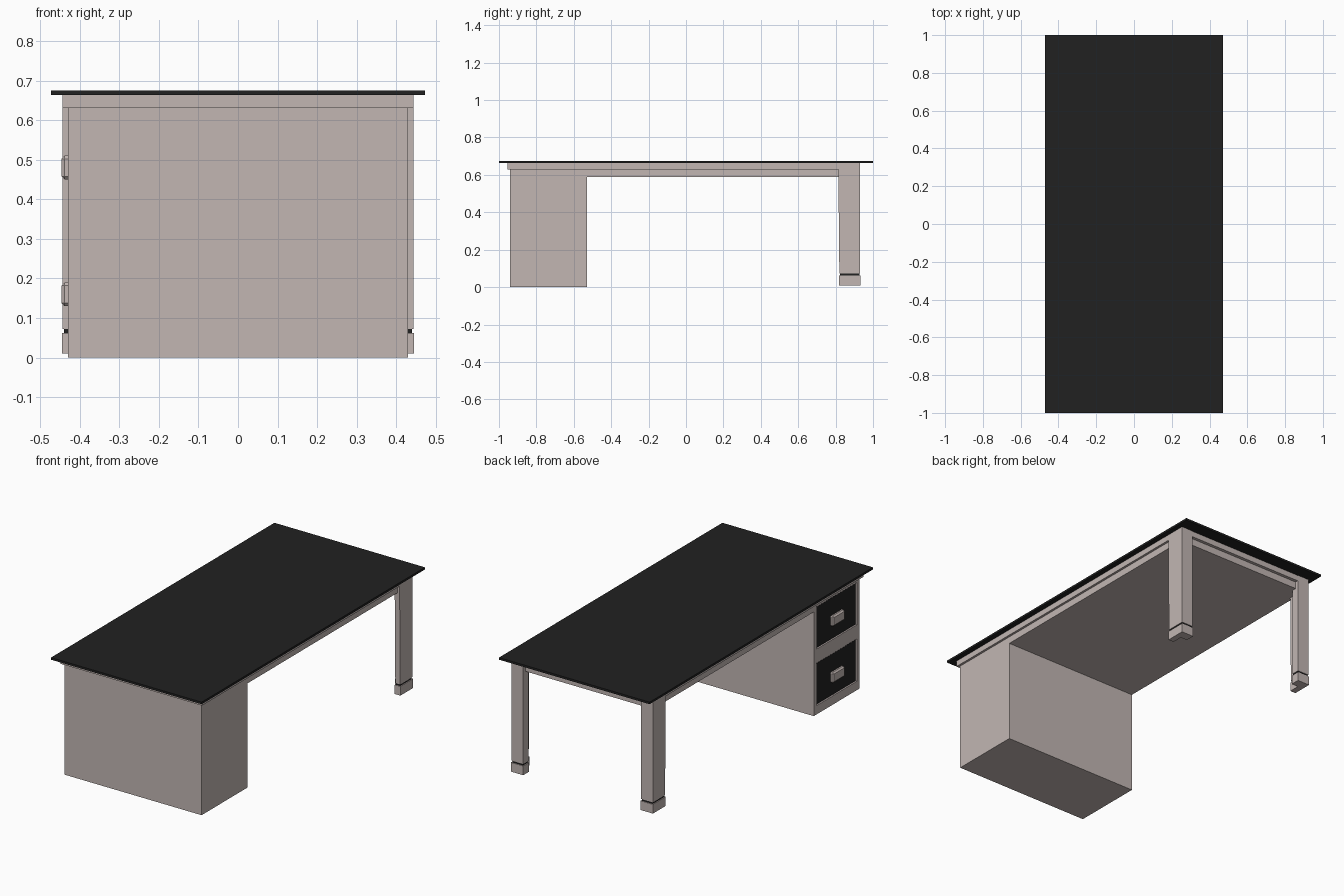
import bpy
import bmesh
from mathutils import Vector

cube = bpy.data.objects.get("Cube")
if cube:
    bpy.data.objects.remove(cube, do_unlink=True)


def material(name, rgb):
    mat = bpy.data.materials.new(name)
    mat.use_nodes = True
    mat.diffuse_color = (*rgb, 1)
    mat.node_tree.nodes["Principled BSDF"].inputs["Base Color"].default_value = (*rgb, 1)
    return mat


BODY = material("warm grey paint", (0.54, 0.47, 0.45))
BLACK = material("black laminate", (0.015, 0.015, 0.015))


def finish(name, bm, mat):
    bmesh.ops.recalc_face_normals(bm, faces=bm.faces)
    mesh = bpy.data.meshes.new(name)
    bm.to_mesh(mesh)
    bm.free()
    mesh.materials.append(mat)
    obj = bpy.data.objects.new(name, mesh)
    bpy.context.collection.objects.link(obj)
    return obj


def box(name, x, y, z, mat, bevel=0):
    """Box between (low, high) limits on each axis."""
    bm = bmesh.new()
    bmesh.ops.create_cube(bm, size=1)
    for v in bm.verts:
        v.co = Vector([lim[0] if c < 0 else lim[1] for c, lim in zip(v.co, (x, y, z))])
    if bevel:
        bmesh.ops.bevel(bm, geom=bm.edges[:], offset=bevel, segments=1, affect='EDGES')
    return finish(name, bm, mat)


def angle_post(name, side, z, mat, inset=0, taper=0):
    """L-shaped post in a back corner: two plates meeting at the outer edge."""
    outer_x, inner_x, web_x = 0.443 - inset, 0.37 + inset, 0.412 + inset
    back_y, front_y, web_y = 0.93 - inset, 0.82 + inset, 0.882 + inset
    outline = [(outer_x, back_y), (inner_x, back_y), (inner_x, web_y),
               (web_x, web_y), (web_x, front_y), (outer_x, front_y)]
    bm = bmesh.new()
    base = bm.faces.new([bm.verts.new((side * px, py, z[0])) for px, py in outline])
    top = bmesh.ops.extrude_face_region(bm, geom=[base])["geom"]
    for v in [g for g in top if isinstance(g, bmesh.types.BMVert)]:
        v.co.z = z[1]
        if v.co.y < front_y + 0.01:
            v.co.y -= taper
    return finish(name, bm, mat)


# Top and the stepped apron beneath it
box("desk_top", (-0.472, 0.472), (-1, 1), (0.663, 0.675), BLACK)
box("upper_apron", (-0.443, 0.443), (-0.955, 0.928), (0.63, 0.663), BODY)
box("lower_apron", (-0.43, 0.43), (-0.535, 0.91), (0.59, 0.63), BODY)

# Drawer pedestal with two openings cut in its -x side
pedestal = box("drawer_pedestal", (-0.43, 0.43), (-0.94, -0.53), (0, 0.63), BODY)
drawer_y = (-0.915, -0.555)
for level, low in (("lower", 0.05), ("upper", 0.37)):
    high = low + 0.24
    middle = (low + high) / 2 - 0.01
    cutter = box("opening_cutter", (-0.5, -0.42), drawer_y, (low, high), BODY)
    cutter.hide_render = True
    cut = pedestal.modifiers.new("opening", 'BOOLEAN')
    cut.operation = 'DIFFERENCE'
    cut.solver = 'EXACT'
    cut.object = cutter
    bpy.context.view_layer.objects.active = pedestal
    bpy.ops.object.modifier_apply(modifier=cut.name)
    bpy.data.objects.remove(cutter, do_unlink=True)
    box(level + "_drawer_front", (-0.426, -0.418), (drawer_y[0] + 0.004, drawer_y[1] - 0.004),
        (low + 0.004, high - 0.004), BLACK)
    box(level + "_drawer_handle", (-0.446, -0.422), (-0.79, -0.68),
        (middle - 0.03, middle + 0.03), BODY, bevel=0.008)

# Back legs, each with a dark band and a separate foot
for side, label in ((1, "left"), (-1, "right")):
    angle_post(label + "_leg", side, (0.072, 0.663), BODY, taper=0.006)
    angle_post(label + "_leg_band", side, (0.062, 0.072), BLACK, inset=0.003)
    angle_post(label + "_foot", side, (0.01, 0.062), BODY, inset=-0.002)
